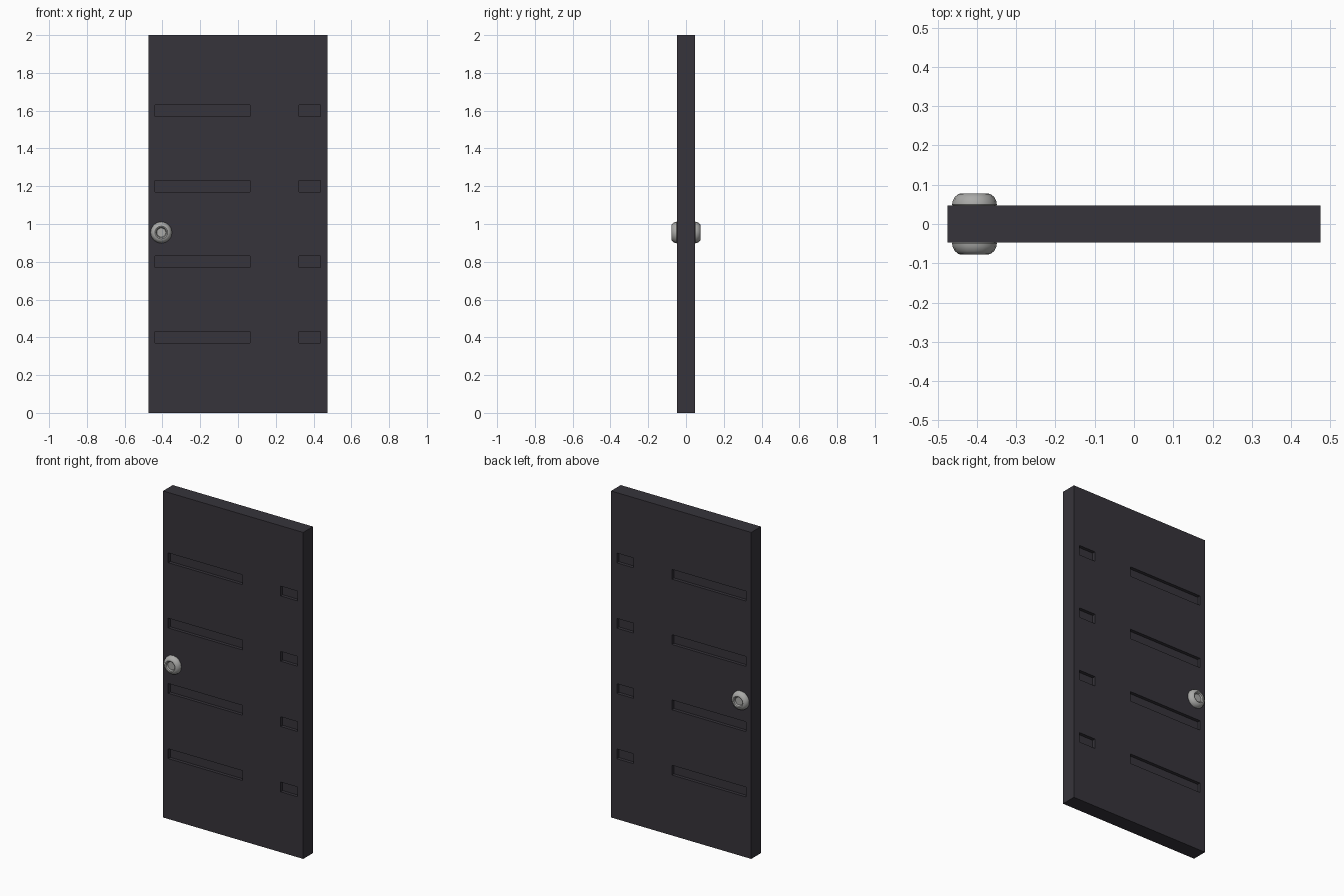
import bpy, bmesh, math

if "Cube" in bpy.data.objects:
    bpy.data.objects.remove(bpy.data.objects["Cube"])

HALF_W, HALF_T, HEIGHT = 0.475, 0.047, 2.0
SLOT_DEPTH = 0.02


def material(name, rgb):
    m = bpy.data.materials.new(name)
    m.diffuse_color = (*rgb, 1)
    m.use_nodes = True
    m.node_tree.nodes["Principled BSDF"].inputs["Base Color"].default_value = m.diffuse_color
    return m


charcoal = material("charcoal_paint", (0.037, 0.034, 0.043))
metal = material("grey_metal", (0.4, 0.4, 0.39))


def make_object(name, bm, mat):
    bmesh.ops.recalc_face_normals(bm, faces=bm.faces)
    me = bpy.data.meshes.new(name)
    bm.to_mesh(me)
    bm.free()
    me.materials.append(mat)
    ob = bpy.data.objects.new(name, me)
    bpy.context.collection.objects.link(ob)
    return ob


# Door slab with recessed slots on front and back, built as a grid of faces
slots_x = [(-0.44, 0.063), (0.322, 0.436)]
slots_z = [(z - 0.03, z + 0.03) for z in (0.4, 0.8, 1.2, 1.6)]
xs = sorted({-HALF_W, HALF_W, *(v for s in slots_x for v in s)})
zs = sorted({0.0, HEIGHT, *(v for s in slots_z for v in s)})
bm = bmesh.new()


def quad(*pts):
    bm.faces.new([bm.verts.new(p) for p in pts])


for side in (-1, 1):
    y, yi = side * HALF_T, side * (HALF_T - SLOT_DEPTH)
    for x0, x1 in zip(xs, xs[1:]):
        for z0, z1 in zip(zs, zs[1:]):
            cell = [(x0, z0), (x1, z0), (x1, z1), (x0, z1)]
            is_slot = (x0, x1) in slots_x and (z0, z1) in slots_z
            depth = yi if is_slot else y
            quad(*[(a, depth, b) for a, b in cell])
            if is_slot:
                for (a, b), (c, d) in zip(cell, cell[1:] + cell[:1]):
                    quad((a, y, b), (c, y, d), (c, yi, d), (a, yi, b))
# Outer rim, split along the same grid so the slab is watertight
for x in (-HALF_W, HALF_W):
    for z0, z1 in zip(zs, zs[1:]):
        quad((x, -HALF_T, z0), (x, HALF_T, z0), (x, HALF_T, z1), (x, -HALF_T, z1))
for z in (0, HEIGHT):
    for x0, x1 in zip(xs, xs[1:]):
        quad((x0, -HALF_T, z), (x1, -HALF_T, z), (x1, HALF_T, z), (x0, HALF_T, z))
bmesh.ops.remove_doubles(bm, verts=bm.verts, dist=1e-5)
make_object("door_slab", bm, charcoal)

# Round knobs with a dished centre, one on each face
profile = [(0.050, 0.040), (0.057, 0.049), (0.056, 0.057), (0.050, 0.069),
           (0.041, 0.076), (0.034, 0.078), (0.028, 0.075), (0.024, 0.066)]
SIDES = 16
for name, side in (("front_knob", -1), ("back_knob", 1)):
    bm = bmesh.new()
    rings = []
    for r, y in profile:
        rings.append([bm.verts.new((-0.406 + r * math.cos(2 * math.pi * i / SIDES), side * y,
                                    0.955 + r * math.sin(2 * math.pi * i / SIDES)))
                      for i in range(SIDES)])
    for a, b in zip(rings, rings[1:]):
        for i in range(SIDES):
            j = (i + 1) % SIDES
            bm.faces.new((a[i], a[j], b[j], b[i]))
    bm.faces.new(rings[0])
    bm.faces.new(rings[-1])
    ob = make_object(name, bm, metal)
    bpy.ops.object.select_all(action='DESELECT')
    ob.select_set(True)
    bpy.context.view_layer.objects.active = ob
    bpy.ops.object.shade_smooth_by_angle(angle=math.radians(35))
